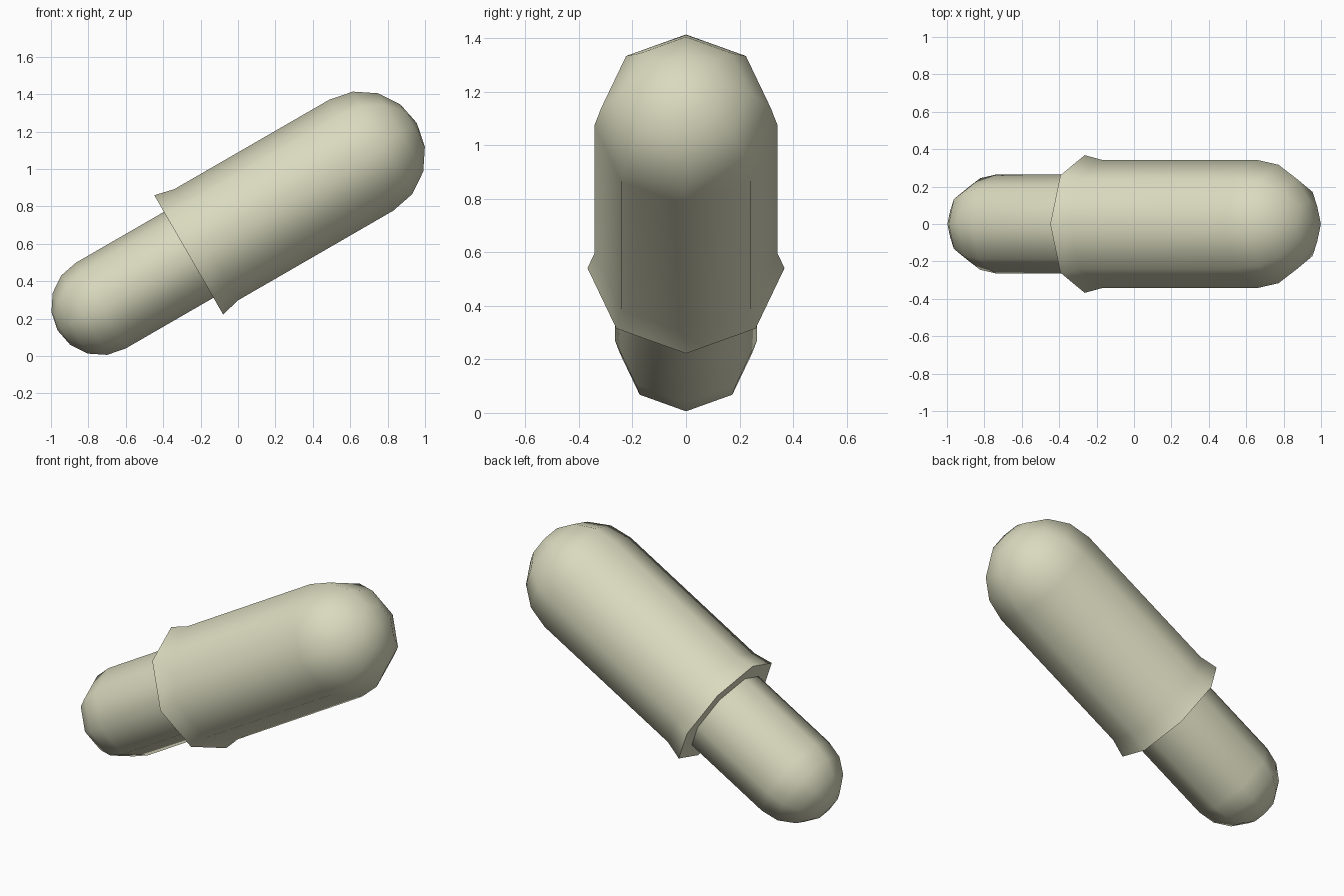
import bpy, bmesh, math
from mathutils import Vector

if "Cube" in bpy.data.objects:
    bpy.data.objects.remove(bpy.data.objects["Cube"])

SIDES = 8
TILT = math.radians(30)
AXIS = Vector((math.cos(TILT), 0, math.sin(TILT)))   # along the body
UP = Vector((-math.sin(TILT), 0, math.cos(TILT)))    # across the body
SIDE = Vector((0, 1, 0))
ORIGIN = UP * 0.60

cream = bpy.data.materials.new("pale cream")
cream.diffuse_color = (0.70, 0.70, 0.52, 1)
cream.use_nodes = True
cream.node_tree.nodes["Principled BSDF"].inputs["Base Color"].default_value = cream.diffuse_color


def dome(centre, radius, direction):
    """Quarter circle profile ending at a tip on the axis."""
    return [(centre + direction * radius * math.sin(a), radius * math.cos(a))
            for a in (math.pi / 8 * i for i in range(4))] + [(centre + direction * radius, 0)]


def lathe(name, profile):
    """Turn an (along axis, radius) profile around the tilted axis."""
    bm = bmesh.new()
    rings = []
    for s, r in profile:
        count = SIDES if r > 0 else 1
        rings.append([bm.verts.new(ORIGIN + AXIS * s
                      + UP * r * math.cos(2 * math.pi * i / SIDES)
                      + SIDE * r * math.sin(2 * math.pi * i / SIDES))
                      for i in range(count)])
    for a, b in zip(rings, rings[1:]):
        for i in range(SIDES):
            j = (i + 1) % SIDES
            quad = [a[i % len(a)], a[j % len(a)], b[j % len(b)], b[i % len(b)]]
            bm.faces.new(list(dict.fromkeys(quad)))
    bmesh.ops.recalc_face_normals(bm, faces=bm.faces[:])
    mesh = bpy.data.meshes.new(name)
    bm.to_mesh(mesh)
    bm.free()
    mesh.materials.append(cream)
    obj = bpy.data.objects.new(name, mesh)
    bpy.context.collection.objects.link(obj)
    bpy.ops.object.select_all(action='DESELECT')
    obj.select_set(True)
    bpy.context.view_layer.objects.active = obj
    bpy.ops.object.shade_smooth_by_angle(angle=math.radians(60))


# wide upper sleeve with flared rim and flat underside
lathe("upper_sleeve", [(0.042, 0), (0.042, 0.368), (0.15, 0.3425)] + dome(1.108, 0.3425, 1))

# narrow lower rod with rounded end
lathe("lower_rod", [(0.10, 0), (0.10, 0.265)] + dome(-0.502, 0.265, -1))
